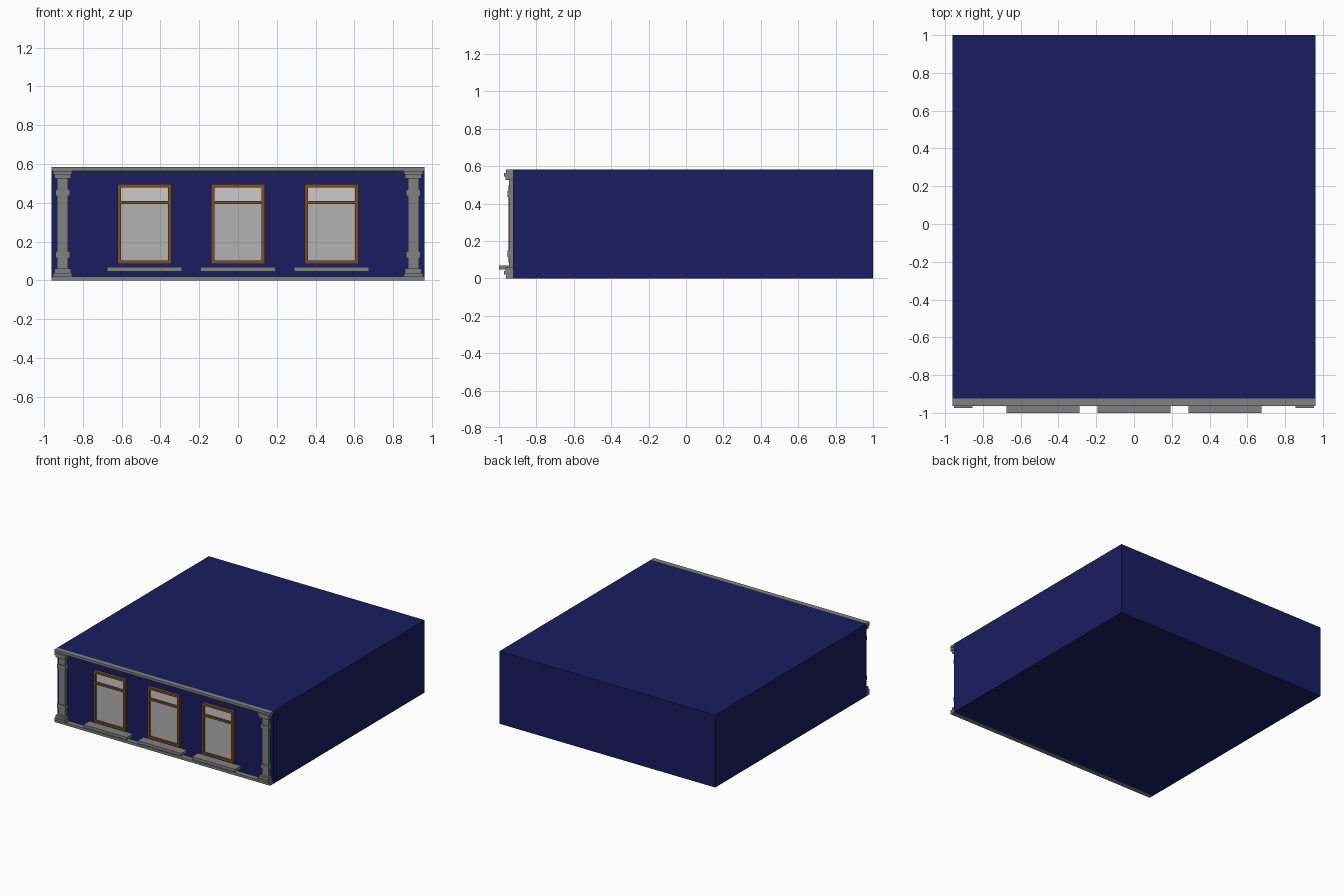
import bpy, bmesh

if "Cube" in bpy.data.objects:
    bpy.data.objects.remove(bpy.data.objects["Cube"])

def material(name, rgb):
    m = bpy.data.materials.new(name)
    m.diffuse_color = (*rgb, 1)
    m.use_nodes = True
    m.node_tree.nodes["Principled BSDF"].inputs["Base Color"].default_value = m.diffuse_color
    return m

NAVY = material("navy_wall", (0.010, 0.012, 0.115))
WOOD = material("brown_wood", (0.20, 0.075, 0.02))
GLASS = material("window_glass", (0.45, 0.45, 0.45))
PALE = material("upper_glass", (0.55, 0.55, 0.55))
STONE = material("grey_stone", (0.22, 0.22, 0.22))

def boxes(name, parts, mat):
    """One object from boxes given as (x0, x1, y0, y1, z0, z1)."""
    bm = bmesh.new()
    for x0, x1, y0, y1, z0, z1 in parts:
        vs = bmesh.ops.create_cube(bm, size=1)["verts"]
        bmesh.ops.scale(bm, vec=(x1 - x0, y1 - y0, z1 - z0), verts=vs)
        bmesh.ops.translate(bm, vec=((x0 + x1) / 2, (y0 + y1) / 2, (z0 + z1) / 2), verts=vs)
    me = bpy.data.meshes.new(name)
    bm.to_mesh(me)
    bm.free()
    me.materials.append(mat)
    ob = bpy.data.objects.new(name, me)
    bpy.context.collection.objects.link(ob)
    return ob

WALL = -0.925   # front wall plane
W, H = 0.96, 0.583

# main block
boxes("building_block", [(-W, W, WALL, 1.0, 0, H)], NAVY)

# string courses along the top and bottom of the front
boxes("top_cornice", [(-W, W, -0.963, WALL, 0.564, H)], STONE)
boxes("bottom_plinth", [(-W, W, -0.963, WALL, 0, 0.02)], STONE)

# corner pilasters: (half width, front y, z0, z1)
PILASTER = [
    (0.049, -0.973, 0.020, 0.038),
    (0.042, -0.965, 0.038, 0.060),
    (0.029, -0.947, 0.060, 0.525),
    (0.037, -0.954, 0.114, 0.148),
    (0.037, -0.954, 0.435, 0.468),
    (0.042, -0.965, 0.525, 0.545),
    (0.049, -0.973, 0.545, 0.564),
]
for side, cx in (("left", -0.904), ("right", 0.904)):
    boxes(side + "_pilaster",
          [(cx - h, cx + h, y, WALL, a, b) for h, y, a, b in PILASTER], STONE)

# three windows with frame, transom, panes and sill
HW, Z0, Z1, T = 0.14, 0.084, 0.497, 0.018
ZT0, ZT1 = 0.393, 0.409
F = -0.95
for label, cx in (("left", -0.482), ("middle", 0.0), ("right", 0.482)):
    l, r = cx - HW, cx + HW
    boxes(label + "_window_frame", [
        (l, l + T, F, WALL, Z0, Z1),
        (r - T, r, F, WALL, Z0, Z1),
        (l + T, r - T, F, WALL, Z0, Z0 + T),
        (l + T, r - T, F, WALL, Z1 - T, Z1),
        (l + T, r - T, F, WALL, ZT0, ZT1),
    ], WOOD)
    boxes(label + "_lower_pane", [(l + T, r - T, -0.935, WALL, Z0 + T, ZT0)], GLASS)
    boxes(label + "_upper_pane", [(l + T, r - T, -0.935, WALL, ZT1, Z1 - T)], PALE)
    boxes(label + "_sill", [(cx - 0.193, cx + 0.193, -1.0, WALL, 0.046, 0.069)], STONE)
